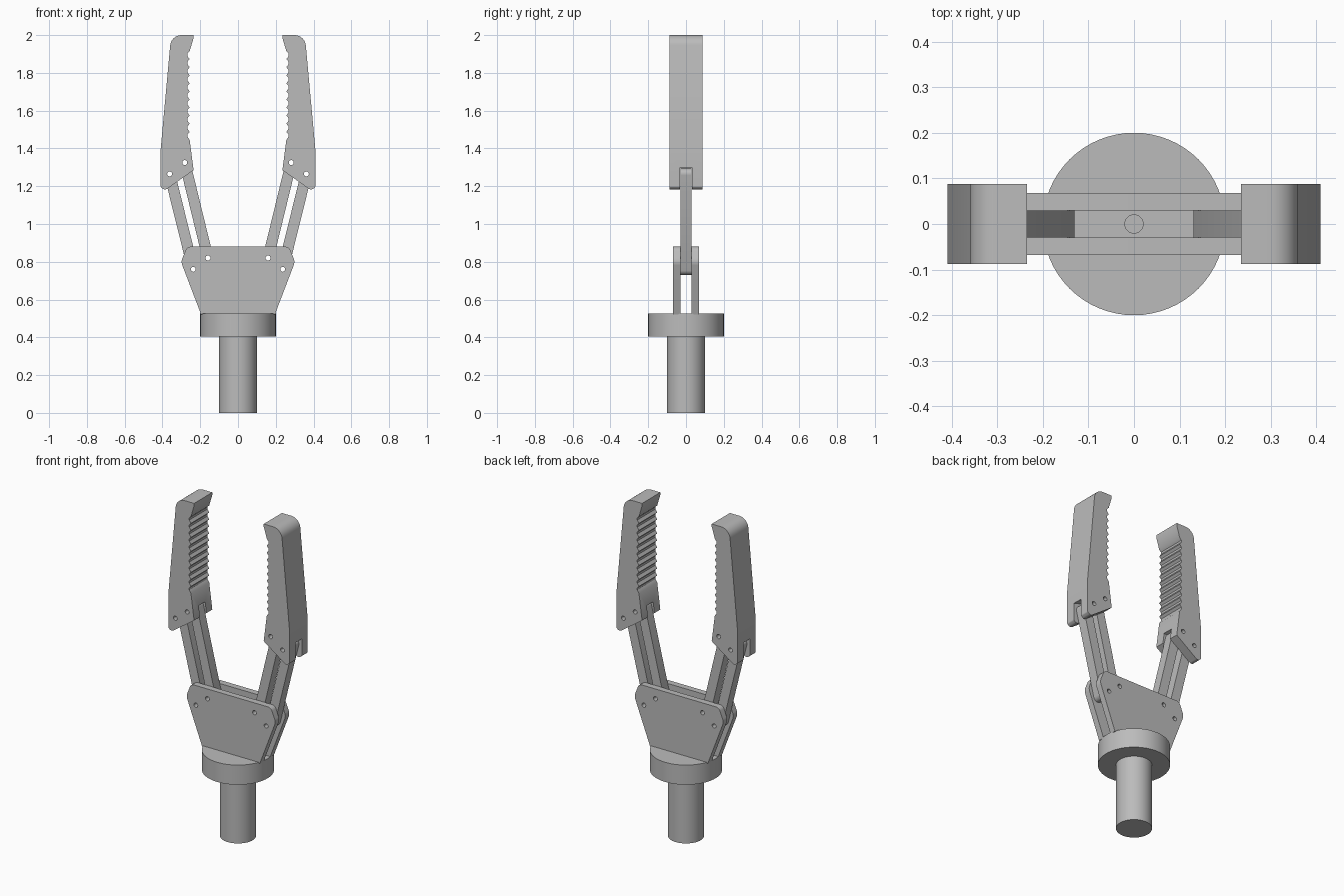
import bpy, bmesh
from math import cos, sin, pi, radians
from mathutils import Vector

default = bpy.data.objects.get("Cube")
if default:
    bpy.data.objects.remove(default)

grey = bpy.data.materials.new("machined grey")
grey.use_nodes = True
colour = (0.5, 0.5, 0.5, 1)
grey.diffuse_color = colour
grey.node_tree.nodes["Principled BSDF"].inputs["Base Color"].default_value = colour


def finish(name, bm):
    bmesh.ops.recalc_face_normals(bm, faces=bm.faces)
    mesh = bpy.data.meshes.new(name)
    bm.to_mesh(mesh)
    bm.free()
    mesh.materials.append(grey)
    ob = bpy.data.objects.new(name, mesh)
    bpy.context.collection.objects.link(ob)
    return ob


def fillet(points, steps=8):
    """Round each (x, z, radius) corner of a closed profile."""
    out = []
    for i, (x, z, r) in enumerate(points):
        p = Vector((x, z))
        if r == 0:
            out.append(p)
            continue
        a = (Vector(points[i - 1][:2]) - p).normalized()
        b = (Vector(points[(i + 1) % len(points)][:2]) - p).normalized()
        half = a.angle(b) / 2
        centre = p + (a + b).normalized() * r / sin(half)
        t = r * cos(half) / sin(half)
        start, end = p + a * t - centre, p + b * t - centre
        turn = start.angle_signed(end)
        for k in range(steps + 1):
            w = -turn * k / steps
            out.append(centre + Vector((start.x * cos(w) - start.y * sin(w),
                                        start.x * sin(w) + start.y * cos(w))))
    return out


def slab(name, profile, y0, y1):
    """Extrude an x-z profile along y."""
    bm = bmesh.new()
    face = bm.faces.new([bm.verts.new((p[0], y0, p[1])) for p in profile])
    new = bmesh.ops.extrude_face_region(bm, geom=[face])["geom"]
    bmesh.ops.translate(bm, vec=(0, y1 - y0, 0),
                        verts=[v for v in new if isinstance(v, bmesh.types.BMVert)])
    return finish(name, bm)


def circle(x, z, r, n=24):
    return [(x + r * cos(2 * pi * k / n), z + r * sin(2 * pi * k / n)) for k in range(n)]


def activate(ob):
    bpy.ops.object.select_all(action="DESELECT")
    ob.select_set(True)
    bpy.context.view_layer.objects.active = ob


def cut(ob, cutter):
    activate(ob)
    mod = ob.modifiers.new("cut", "BOOLEAN")
    mod.operation, mod.solver, mod.object = "DIFFERENCE", "EXACT", cutter
    bpy.ops.object.modifier_apply(modifier=mod.name)
    bpy.data.objects.remove(cutter)


def drill(ob, pins):
    for x, z in pins:
        cut(ob, slab("pin_cutter", circle(x, z, 0.013), -0.2, 0.2))


def smooth(ob):
    activate(ob)
    bpy.ops.object.shade_smooth_by_angle(angle=radians(30))


def lathe(name, profile, n=64):
    bm = bmesh.new()
    verts = [bm.verts.new((r, 0, z)) for r, z in profile]
    edges = [bm.edges.new(pair) for pair in zip(verts, verts[1:])]
    bmesh.ops.spin(bm, geom=verts + edges, cent=(0, 0, 0), axis=(0, 0, 1),
                   angle=2 * pi, steps=n)
    bmesh.ops.remove_doubles(bm, verts=bm.verts, dist=1e-5)
    smooth(finish(name, bm))


# Shaft and flange with a small blind centre hole
lathe("mounting_shaft", [(0, 0), (0.1, 0), (0.1, 0.405), (0.2, 0.405), (0.2, 0.525),
                         (0.02, 0.525), (0.02, 0.45), (0, 0.45)])

# Pivot positions on the model's left side
base_pins = [(0.237, 0.76), (0.159, 0.82)]
finger_pins = [(0.362, 1.265), (0.282, 1.325)]

# Clevis plates
half = [(0.195, 0.52, 0), (0.302, 0.80, 0.05), (0.27, 0.88, 0.03)]
plate = fillet(half + [(-x, z, r) for x, z, r in reversed(half)])
for name, y in (("front_plate", -0.068), ("back_plate", 0.03)):
    ob = slab(name, plate, y, y + 0.038)
    drill(ob, base_pins + [(-x, z) for x, z in base_pins])
    smooth(ob)

# Finger outline with a serrated inner face
teeth, top, bottom = 11, 1.915, 1.445
pitch = (top - bottom) / teeth
outline = [(0.235, 1.285, 0), (0.387, 1.178, 0.02), (0.409, 1.195, 0.01), (0.409, 1.40, 0),
           (0.354, 2.0, 0.06), (0.235, 2.0, 0), (0.235, 1.985, 0)]
for k in range(teeth):
    z = top - k * pitch
    outline += [(0.256, z, 0), (0.268, z - pitch * 0.3, 0), (0.268, z - pitch * 0.6, 0)]
outline.append((0.256, bottom, 0))

for side, s in (("left", 1), ("right", -1)):
    # Gripping finger, slotted for the links
    finger = slab(side + "_finger", [(s * p.x, p.y) for p in fillet(outline)], -0.088, 0.088)
    slot = [(0.2, 1.1), (0.45, 1.1), (0.45, 1.29), (0.409, 1.30), (0.2, 1.365)]
    cut(finger, slab("slot_cutter", [(s * x, z) for x, z in slot], -0.031, 0.031))
    drill(finger, [(s * x, z) for x, z in finger_pins])
    smooth(finger)

    # Parallel links with round ends
    for label, a, b in zip(("outer", "inner"), base_pins, finger_pins):
        a, b = Vector(a), Vector(b)
        d = (b - a).normalized()
        n = Vector((d.y, -d.x))
        ends = [(b, 1), (a, -1)]
        arc = [c + 0.029 * f * (n * cos(pi * k / 12) + d * sin(pi * k / 12))
               for c, f in ends for k in range(13)]
        link = slab(f"{side}_{label}_link", [(s * p.x, p.y) for p in arc], -0.0295, 0.0295)
        drill(link, [(s * a.x, a.y), (s * b.x, b.y)])
        smooth(link)
